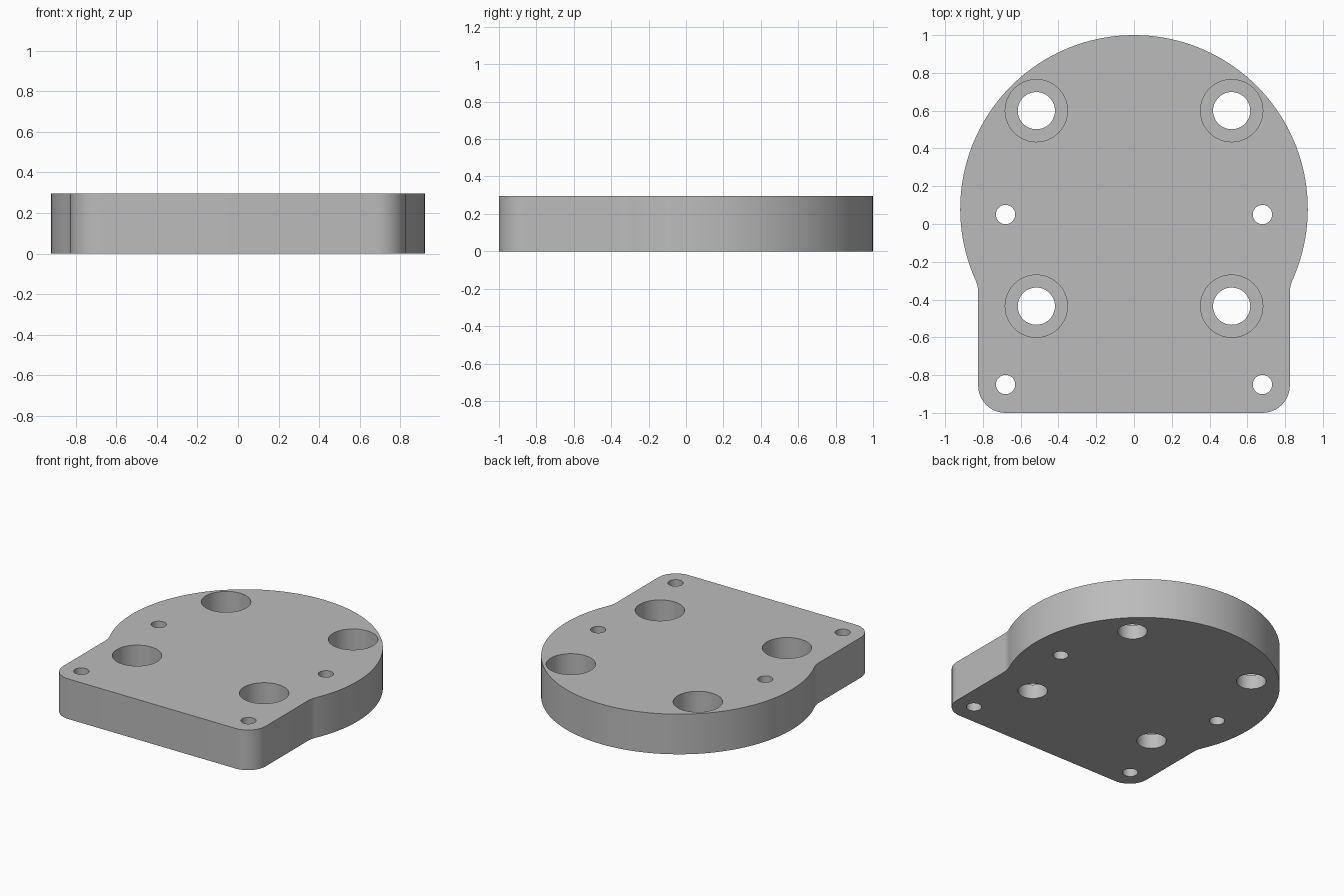
import bpy
import bmesh
from math import atan2, cos, hypot, pi, sin, sqrt

cube = bpy.data.objects.get("Cube")
if cube:
    bpy.data.objects.remove(cube, do_unlink=True)

THICK = 0.295
DISC_R, DISC_Y = 0.92, 0.08      # round end
HALF_W, FRONT = 0.825, -1.0      # square end
CORNER_R, FILLET_R = 0.145, 0.16
BORE_DEPTH = 0.19

grey = bpy.data.materials.new("plain grey")
grey.use_nodes = True
colour = (0.5, 0.5, 0.5, 1)
grey.diffuse_color = colour
grey.node_tree.nodes["Principled BSDF"].inputs["Base Color"].default_value = colour


def arc(cx, cy, r, a0, a1, n):
    return [(cx + r * cos(a0 + (a1 - a0) * i / n),
             cy + r * sin(a0 + (a1 - a0) * i / n)) for i in range(n + 1)]


def prism(name, outline, z0, z1):
    bm = bmesh.new()
    base = bm.faces.new([bm.verts.new((x, y, z0)) for x, y in outline])
    top = bmesh.ops.extrude_face_region(bm, geom=[base])["geom"]
    verts = [v for v in top if isinstance(v, bmesh.types.BMVert)]
    bmesh.ops.translate(bm, verts=verts, vec=(0, 0, z1 - z0))
    bmesh.ops.recalc_face_normals(bm, faces=bm.faces)
    mesh = bpy.data.meshes.new(name)
    bm.to_mesh(mesh)
    bm.free()
    mesh.materials.append(grey)
    obj = bpy.data.objects.new(name, mesh)
    bpy.context.collection.objects.link(obj)
    return obj


# Right half of the outline: rounded corner, concave fillet, round end
fx = HALF_W + FILLET_R
fy = DISC_Y - sqrt((DISC_R + FILLET_R) ** 2 - fx ** 2)
join = atan2(fy - DISC_Y, fx)
half = arc(HALF_W - CORNER_R, FRONT + CORNER_R, CORNER_R, -pi / 2, 0, 12)
half += arc(fx, fy, FILLET_R, pi, pi + join, 6)
half += arc(0, DISC_Y, DISC_R, join, pi / 2, 48)[1:]
outline = half + [(-x, y) for x, y in reversed(half[:-1])]
plate = prism("mounting_plate", outline, 0, THICK)

# Counterbored screw holes and small pin holes, mirrored left and right
cutters = []
for side in (-1, 1):
    holes = [(0.517, y, r, z) for y in (0.6, -0.435)
             for r, z in ((0.0985, -0.1), (0.165, THICK - BORE_DEPTH))]
    holes += [(0.68, y, 0.051, -0.1) for y in (0.05, -0.85)]
    for x, y, r, z in holes:
        ring = arc(side * x, y, r, 0, 2 * pi, 48)[:-1]
        cutter = prism("hole_cutter", ring, z, THICK + 0.1)
        cutter.hide_render = True
        cutters.append(cutter)
        cut = plate.modifiers.new("hole", "BOOLEAN")
        cut.operation = "DIFFERENCE"
        cut.solver = "EXACT"
        cut.object = cutter

# Bake the cuts and drop the cutters
bpy.context.view_layer.update()
graph = bpy.context.evaluated_depsgraph_get()
result = bpy.data.meshes.new_from_object(plate.evaluated_get(graph))
plate.modifiers.clear()
plate.data = result
for cutter in cutters:
    bpy.data.objects.remove(cutter, do_unlink=True)

# Smooth walls with crisp rims
for obj in bpy.context.selected_objects:
    obj.select_set(False)
plate.select_set(True)
bpy.context.view_layer.objects.active = plate
bpy.ops.object.shade_smooth_by_angle(angle=pi / 6)
